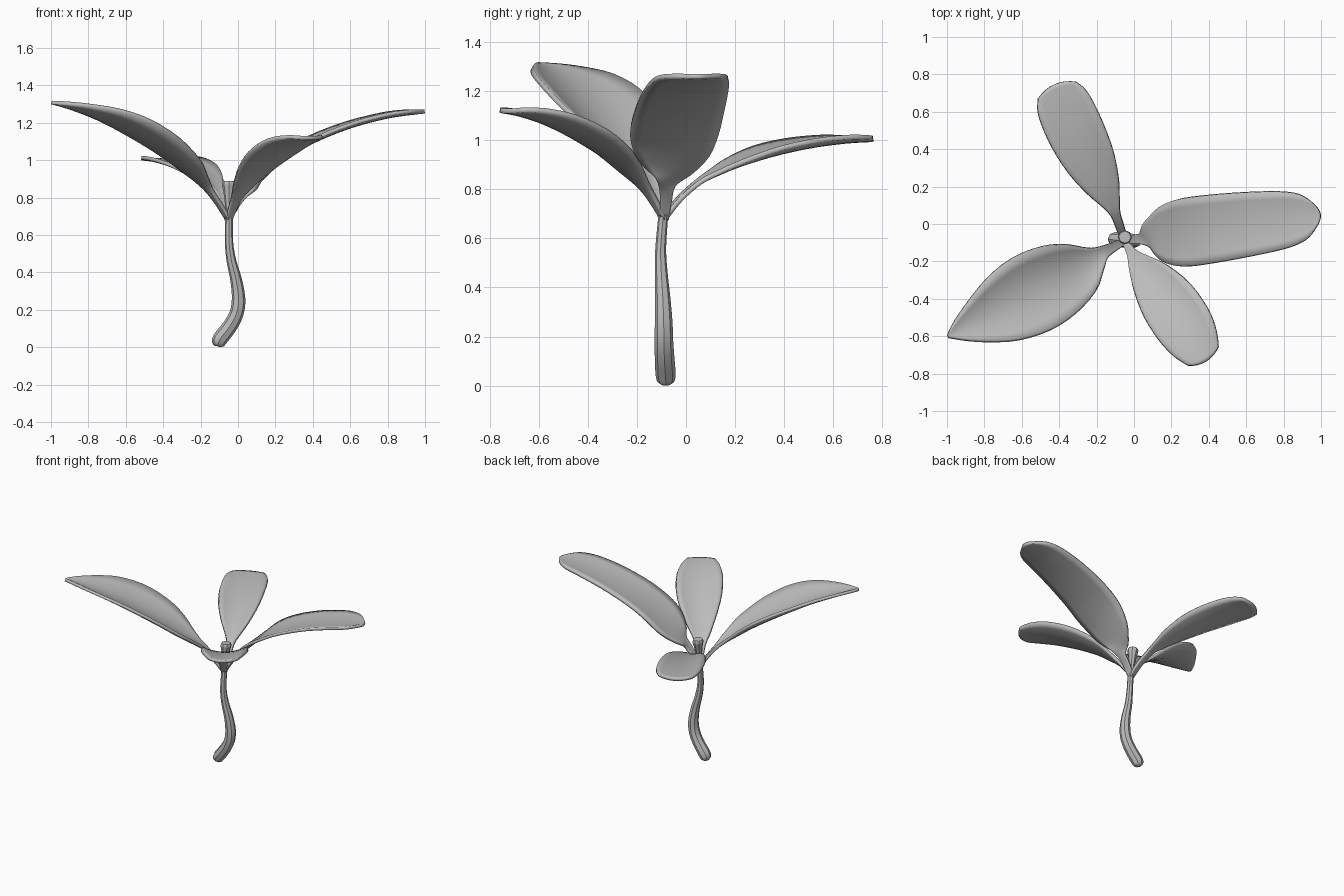
import bpy, bmesh, math
from mathutils import Vector

cube = bpy.data.objects.get("Cube")
if cube:
    bpy.data.objects.remove(cube, do_unlink=True)

GREY = (0.5, 0.5, 0.5, 1.0)
mat = bpy.data.materials.new("plain grey")
mat.use_nodes = True
mat.diffuse_color = GREY
mat.node_tree.nodes["Principled BSDF"].inputs["Base Color"].default_value = GREY


def spline(rows, steps):
    """Catmull-Rom interpolation of rows of numbers."""
    rows = [Vector(r) for r in rows]
    pts = [rows[0] * 2 - rows[1]] + rows + [rows[-1] * 2 - rows[-2]]
    out = []
    for a, b, c, d in zip(pts, pts[1:], pts[2:], pts[3:]):
        for i in range(steps):
            t = i / steps
            out.append(0.5 * (2 * b + (c - a) * t + (2 * a - 5 * b + 4 * c - d) * t * t
                              + (3 * b - a - 3 * c + d) * t ** 3))
    return out + [rows[-1]]


def finish(name, bm, angle):
    bmesh.ops.recalc_face_normals(bm, faces=bm.faces[:])
    mesh = bpy.data.meshes.new(name)
    bm.to_mesh(mesh)
    bm.free()
    mesh.materials.append(mat)
    ob = bpy.data.objects.new(name, mesh)
    bpy.context.collection.objects.link(ob)
    bpy.ops.object.select_all(action='DESELECT')
    ob.select_set(True)
    bpy.context.view_layer.objects.active = ob
    bpy.ops.object.shade_smooth_by_angle(angle=math.radians(angle))
    return ob


def bridge(bm, rings, closed):
    n = len(rings[0])
    for r, s in zip(rings, rings[1:]):
        for i in range(n if closed else n - 1):
            j = (i + 1) % n
            bm.faces.new((r[i], r[j], s[j], s[i]))


def tube(name, rows, sides, steps):
    """Faceted tube; rows are x, y, z, radius."""
    pts = spline(rows, steps)
    bm = bmesh.new()
    rings = []
    for k, p in enumerate(pts):
        c = Vector(p[:3])
        t = (Vector(pts[min(k + 1, len(pts) - 1)][:3]) - Vector(pts[max(k - 1, 0)][:3])).normalized()
        u = Vector((0, 1, 0)).cross(t).normalized()
        v = t.cross(u)
        rings.append([bm.verts.new(c + p[3] * (math.cos(a) * u + math.sin(a) * v))
                      for a in (2 * math.pi * i / sides for i in range(sides))])
    bridge(bm, rings, True)
    bm.faces.new(rings[0][::-1])
    bm.faces.new(rings[-1])
    return finish(name, bm, 30)


def leaf(name, rows, bulge=0.0, thick=0.02, across=8):
    """Cupped leaf; rows are x, y, z of the midrib, half width, cup height."""
    # position and cross-section follow separate splines
    pos = spline([r[:3] for r in rows], 3)
    sec = spline([r[3:] for r in rows], 3)
    last = len(pos) - 1
    bm = bmesh.new()
    rings = []
    for k, (c, (w, cup)) in enumerate(zip(pos, sec)):
        t = (pos[min(k + 1, last)] - pos[max(k - 1, 0)]).normalized()
        side = Vector((-t.y, t.x, 0)).normalized()
        # tip rows swell forward in the middle
        fwd = bulge * max(0, 1 - (last - k) / 5)
        ring = []
        for i in range(across + 1):
            s = 2 * i / across - 1
            ring.append(bm.verts.new(c + side * (w * s) + Vector((0, 0, cup * s * s))
                                     + t * fwd * (1 - s * s)))
        rings.append(ring)
    bridge(bm, rings, False)
    ob = finish(name, bm, 40)
    mod = ob.modifiers.new("thickness", 'SOLIDIFY')
    mod.thickness = thick
    mod.offset = 0
    return ob


# Stem with a rounded foot
tube("stem", [
    (-0.108, -0.082, 0.004, 0.018), (-0.105, -0.082, 0.016, 0.034),
    (-0.095, -0.083, 0.045, 0.041), (-0.045, -0.087, 0.11, 0.040),
    (-0.008, -0.090, 0.18, 0.038), (0.003, -0.091, 0.26, 0.036),
    (-0.010, -0.095, 0.36, 0.031), (-0.035, -0.101, 0.46, 0.026),
    (-0.048, -0.103, 0.56, 0.022), (-0.048, -0.093, 0.69, 0.020)], 8, 3)

# Small bud rising between the leaves
tube("bud", [
    (-0.048, -0.090, 0.67, 0.015), (-0.049, -0.083, 0.76, 0.020),
    (-0.049, -0.074, 0.84, 0.031), (-0.049, -0.071, 0.870, 0.038),
    (-0.049, -0.070, 0.888, 0.032)], 8, 2)

# Left leaf: broad, blunt tip
leaf("left_leaf", [
    (-0.050, -0.090, 0.68, 0.018, 0.0), (0.000, -0.082, 0.76, 0.024, 0.002),
    (0.045, -0.078, 0.815, 0.034, 0.004), (0.085, -0.062, 0.86, 0.085, 0.008),
    (0.15, -0.055, 0.925, 0.148, 0.014), (0.25, -0.048, 1.01, 0.180, 0.02),
    (0.40, -0.028, 1.10, 0.182, 0.02), (0.60, -0.002, 1.18, 0.172, 0.018),
    (0.78, 0.020, 1.228, 0.155, 0.016), (0.88, 0.034, 1.245, 0.132, 0.013),
    (0.935, 0.042, 1.252, 0.098, 0.009), (0.978, 0.048, 1.257, 0.048, 0.004)], 0.02)

# Front leaf
leaf("front_leaf", [
    (-0.050, -0.090, 0.68, 0.018, 0.0), (-0.030, -0.125, 0.74, 0.022, 0.003),
    (-0.005, -0.165, 0.80, 0.034, 0.006), (0.030, -0.215, 0.855, 0.068, 0.014),
    (0.090, -0.290, 0.925, 0.113, 0.027), (0.175, -0.405, 1.00, 0.150, 0.035),
    (0.260, -0.530, 1.062, 0.155, 0.032), (0.315, -0.618, 1.093, 0.138, 0.024),
    (0.348, -0.670, 1.107, 0.116, 0.016), (0.372, -0.708, 1.114, 0.094, 0.010)], 0.03)

# Right leaf: cupped, arching to a pointed tip
leaf("right_leaf", [
    (-0.050, -0.090, 0.68, 0.018, 0.0), (-0.100, -0.118, 0.76, 0.024, 0.004),
    (-0.160, -0.150, 0.84, 0.036, 0.010), (-0.205, -0.185, 0.885, 0.072, 0.028),
    (-0.280, -0.235, 0.945, 0.145, 0.06), (-0.400, -0.298, 1.032, 0.198, 0.078),
    (-0.550, -0.375, 1.125, 0.215, 0.077), (-0.700, -0.455, 1.205, 0.183, 0.058),
    (-0.830, -0.520, 1.258, 0.120, 0.033), (-0.930, -0.568, 1.291, 0.058, 0.013),
    (-0.995, -0.602, 1.308, 0.006, 0.0)])

# Back leaf
leaf("back_leaf", [
    (-0.050, -0.090, 0.68, 0.018, 0.0), (-0.070, -0.030, 0.755, 0.022, 0.003),
    (-0.098, 0.050, 0.825, 0.026, 0.005), (-0.125, 0.115, 0.860, 0.052, 0.010),
    (-0.165, 0.200, 0.896, 0.092, 0.020), (-0.230, 0.330, 0.938, 0.132, 0.030),
    (-0.300, 0.470, 0.971, 0.150, 0.028), (-0.358, 0.595, 0.990, 0.150, 0.022),
    (-0.389, 0.665, 0.997, 0.138, 0.015), (-0.411, 0.715, 1.000, 0.112, 0.009)], 0.035)
